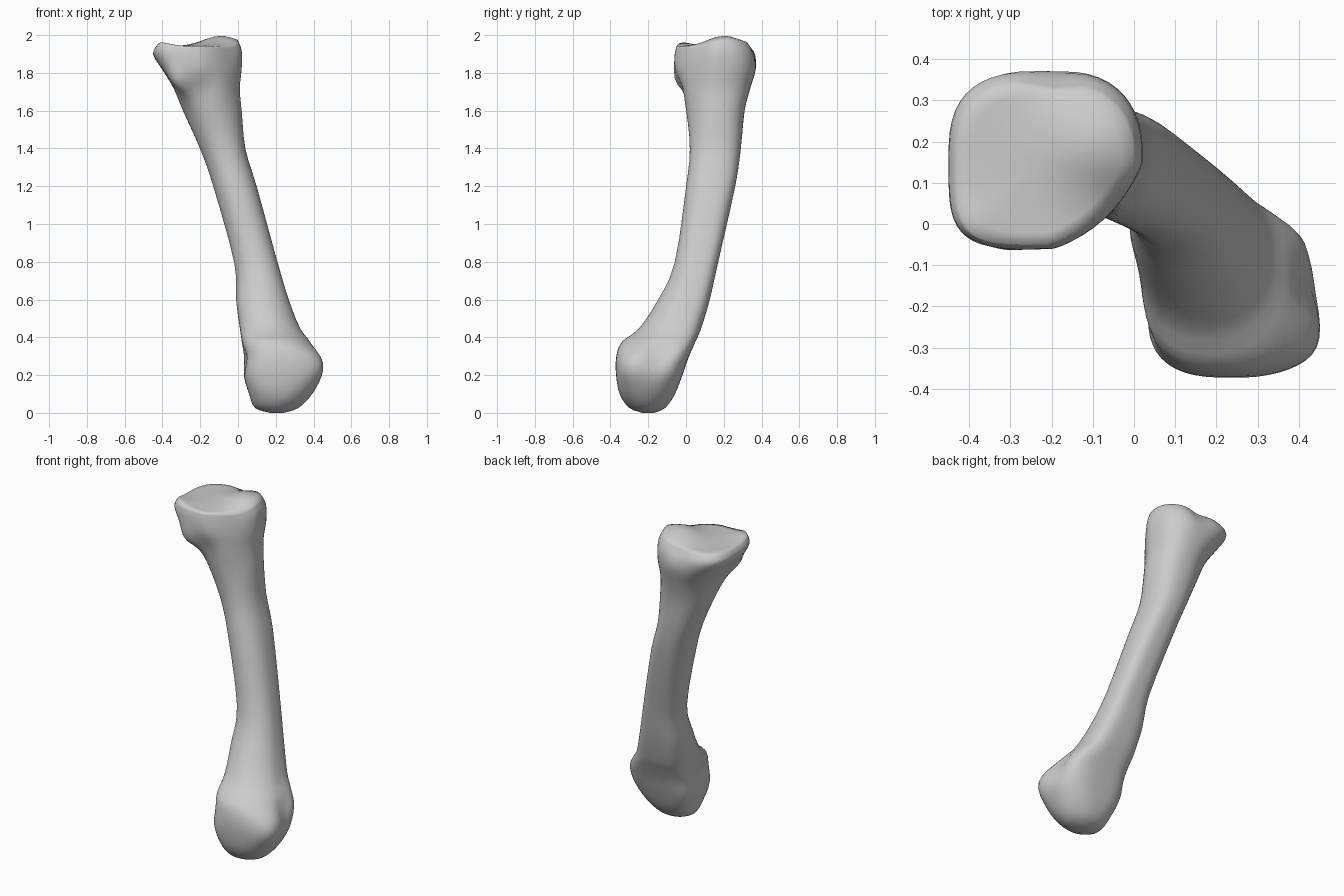
import bpy, bmesh, math
from mathutils import Vector

if "Cube" in bpy.data.objects:
    bpy.data.objects.remove(bpy.data.objects["Cube"])

# Cross-sections: z, x min, x max, y min, y max, then corner shape
# (back right, back left, front left, front right): <1 squarer, >1 flatter
SECTIONS = [
    (0.004, .17, .24, -.23, -.17, 1, 1, 1, 1),
    (0.03, .09, .32, -.30, -.11, 1, .9, 1, 1),
    (0.10, .06, .39, -.35, -.06, .9, .6, .8, .9),
    (0.20, .03, .44, -.37, -.02, .75, .5, .7, .75),
    (0.30, .03, .44, -.37, .015, .65, .5, .75, .8),
    (0.38, .02, .385, -.34, .05, .6, .55, .8, .9),
    (0.45, .01, .33, -.25, .08, .6, .6, .9, 1),
    (0.60, -.01, .27, -.15, .125, .6, .7, 1, 1),
    (0.80, -.02, .21, -.06, .17, .65, .8, 1, .9),
    (1.20, -.13, .10, .00, .26, .7, .85, 1, .9),
    (1.40, -.20, .04, .02, .29, .8, .85, 1, .9),
    (1.60, -.29, .02, .00, .31, .8, 1, 1, 1.1),
    (1.72, -.34, .01, -.04, .34, .8, 1, .75, 1.3),
    (1.82, -.40, .02, -.06, .37, .8, .8, .55, 1.4),
    (1.90, -.45, .02, -.06, .37, .8, .7, .5, 1.4),
    (1.945, -.43, .00, -.05, .34, .8, .7, .5, 1.4),
]
SIDES, STEPS = 48, 3


def spline(a, b, c, d, t):
    return tuple(.5 * (2 * q + (r - p) * t + (2 * p - 5 * q + 4 * r - s) * t * t
                       + (3 * q - p - 3 * r + s) * t ** 3)
                 for p, q, r, s in zip(a, b, c, d))


def ring(sec, inset=1.0):
    z, x0, x1, y0, y1 = sec[:5]
    pts = []
    for i in range(SIDES):
        a = 2 * math.pi * (i + .5) / SIDES
        c, s = math.cos(a), math.sin(a)
        p = sec[5 + int(4 * (i + .5) / SIDES)]
        x = (x0 + x1) / 2 + inset * (x1 - x0) / 2 * math.copysign(abs(c) ** p, c)
        y = (y0 + y1) / 2 + inset * (y1 - y0) / 2 * math.copysign(abs(s) ** p, s)
        pts.append(Vector((x, y, z)))
    return pts


# Lumps and hollows: centre, push, radius
SCULPT = [
    ((-.09, .20, 1.95), (0, 0, .055), .13),    # high crest of upper joint
    ((-.41, -.02, 1.95), (0, 0, .02), .08),    # raised front-left corner
    ((-.19, .37, 1.93), (0, -.02, -.01), .06),  # notch at the back
    ((.00, .03, 1.93), (0, .01, -.03), .08),   # low front-right rim
    ((-.33, -.04, 1.76), (-.015, -.025, -.02), .07),  # front tubercle
    ((-.18, -.05, 1.72), (0, .025, 0), .08),   # hollow beside tubercle
    ((.41, -.14, .30), (-.035, 0, 0), .06),    # grooves beside lower head
    ((.04, -.21, .28), (.02, 0, 0), .06),
    ((.44, -.30, .25), (.015, -.01, 0), .08),  # outer bulge of lower head
]

# Smooth loft of the whole bone
rings = []
n = len(SECTIONS)
for i in range(n - 1):
    quad = [SECTIONS[max(0, min(n - 1, i + k))] for k in (-1, 0, 1, 2)]
    rings += [ring(spline(*quad, k / STEPS)) for k in range(STEPS)]
rings.append(ring(SECTIONS[-1]))
# Joint surfaces closing both ends
rings += [ring(SECTIONS[-1], f) for f in (.85, .68, .5, .32, .15)]
rings.insert(0, ring(SECTIONS[0], .4))

bm = bmesh.new()
loops = [[bm.verts.new(p) for p in r] for r in rings]
for lo, hi in zip(loops, loops[1:]):
    for j in range(SIDES):
        k = (j + 1) % SIDES
        bm.faces.new((lo[j], lo[k], hi[k], hi[j]))
bm.faces.new(loops[-1])
bm.faces.new(loops[0][::-1])

for v in bm.verts:
    move = Vector()
    for c, push, r in SCULPT:
        move += Vector(push) * math.exp(-(v.co - Vector(c)).length_squared / (r * r))
    v.co += move
low = min(v.co.z for v in bm.verts)
for v in bm.verts:
    v.co.z -= low
bmesh.ops.recalc_face_normals(bm, faces=bm.faces)

mesh = bpy.data.meshes.new("long_bone")
bm.to_mesh(mesh)
bm.free()
bone = bpy.data.objects.new("long_bone", mesh)
bpy.context.collection.objects.link(bone)
bpy.context.view_layer.objects.active = bone
bone.select_set(True)
bpy.ops.object.shade_smooth_by_angle(angle=math.radians(80))
